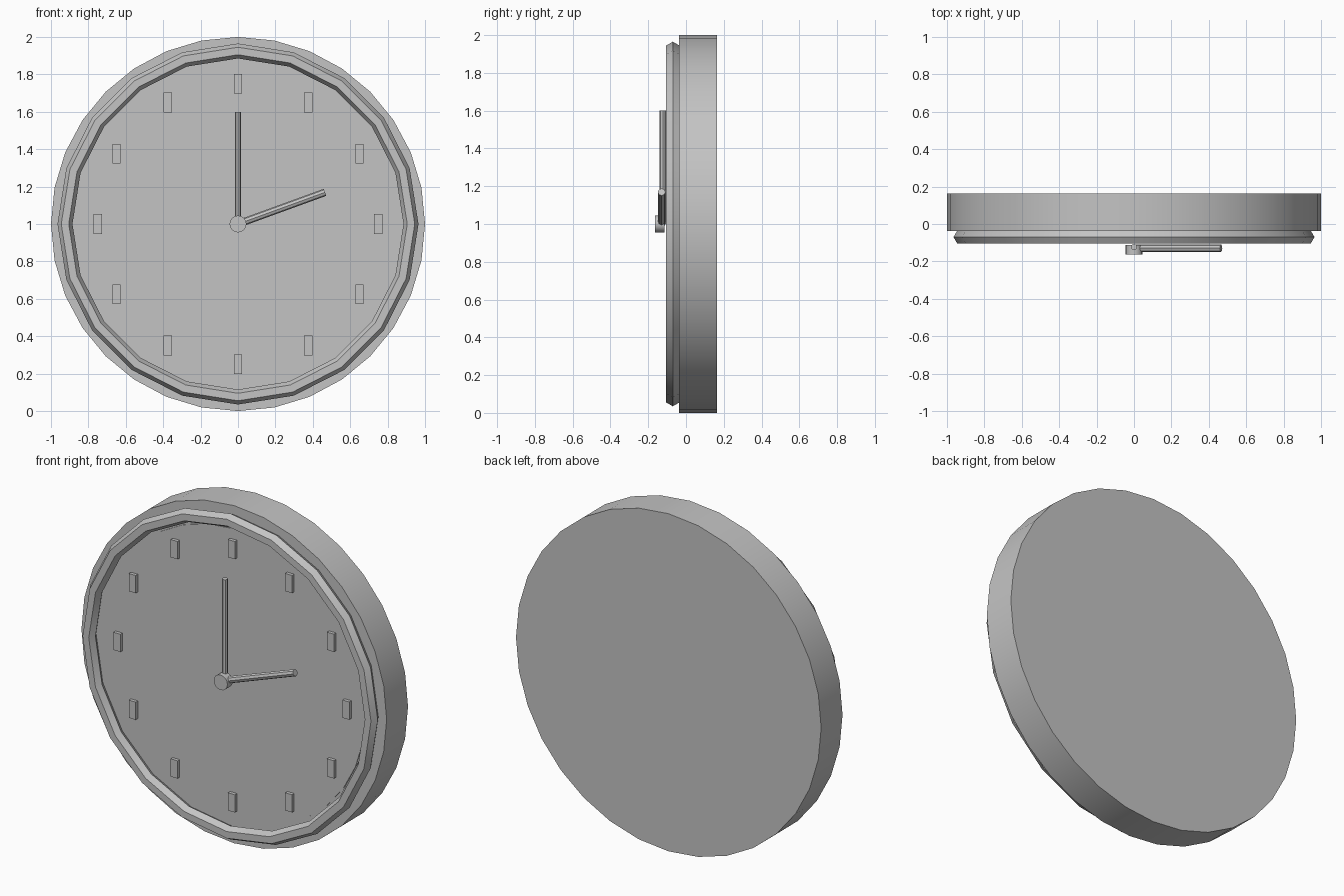
import bpy
from math import radians, sin, cos, pi
from mathutils import Vector

cube = bpy.data.objects.get("Cube")
if cube:
    bpy.data.objects.remove(cube, do_unlink=True)

grey = bpy.data.materials.new("plain grey")
grey.use_nodes = True
colour = (0.55, 0.55, 0.55, 1)
grey.diffuse_color = colour
grey.node_tree.nodes["Principled BSDF"].inputs["Base Color"].default_value = colour

CENTRE = Vector((0, 0, 1))
FACE_Y = -0.037


def finish(name):
    ob = bpy.context.object
    ob.name = name
    ob.data.materials.append(grey)
    bpy.ops.object.transform_apply(location=False, rotation=True, scale=True)
    bpy.ops.object.shade_smooth_by_angle(angle=radians(30))
    return ob


def disc(name, radius, front, back, sides):
    """Cylinder whose axis runs front to back through the clock centre."""
    bpy.ops.mesh.primitive_cylinder_add(
        vertices=sides, radius=radius, depth=back - front,
        location=CENTRE + Vector((0, (front + back) / 2, 0)),
        rotation=(pi / 2, 0, 0))
    return finish(name)


def hand(name, length, radius, y, angle):
    """Rod from the centre, angle measured clockwise from twelve."""
    direction = Vector((sin(angle), 0, cos(angle)))
    bpy.ops.mesh.primitive_cylinder_add(
        vertices=8, radius=radius, depth=length,
        location=CENTRE + direction * length / 2 + Vector((0, y, 0)),
        rotation=(0, angle, 0))
    return finish(name)


# Case and dial
disc("case", 1.0, FACE_Y, 0.163, 32)
disc("dial", 0.865, FACE_Y - 0.005, FACE_Y + 0.01, 32)

# Raised rim with a hexagonal section
bpy.ops.mesh.primitive_torus_add(
    major_segments=20, minor_segments=6, major_radius=0.925, minor_radius=0.04,
    location=CENTRE + Vector((0, -0.07, 0)), rotation=(pi / 2, 0, 0))
finish("rim")

# Upright hour markers
for hour in range(12):
    a = hour * pi / 6
    bpy.ops.mesh.primitive_cube_add(
        size=1, location=CENTRE + Vector((0.75 * sin(a), FACE_Y - 0.01, 0.75 * cos(a))))
    bpy.context.object.scale = (0.045, 0.03, 0.105)
    finish(f"hour_marker_{hour or 12}")

# Hands and hub
hand("minute_hand", 0.6, 0.016, -0.123, 0)
hand("hour_hand", 0.495, 0.02, -0.129, radians(70))
disc("hub", 0.045, -0.163, -0.113, 16)
